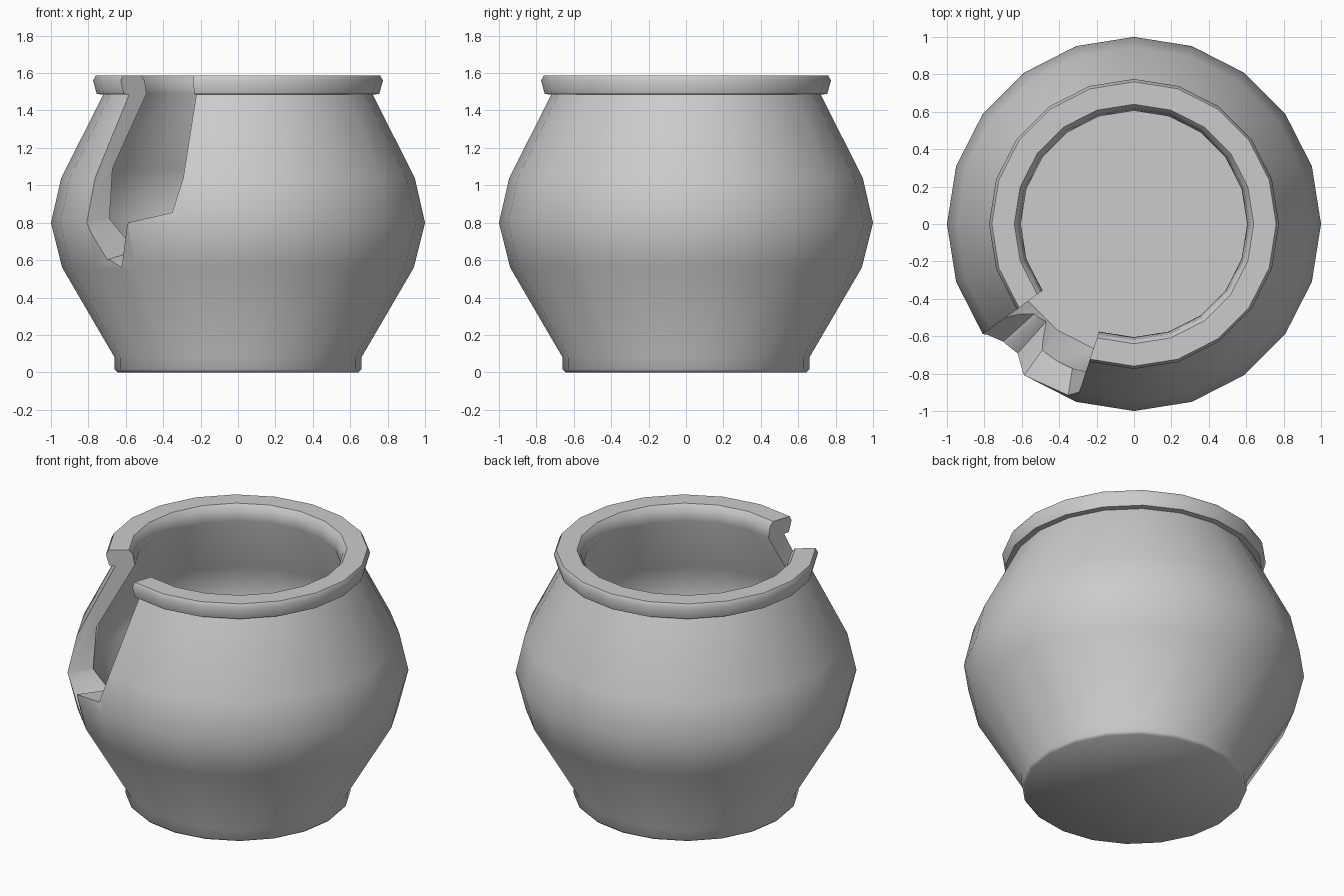
import bpy, bmesh
from math import cos, sin, radians

if "Cube" in bpy.data.objects:
    bpy.data.objects.remove(bpy.data.objects["Cube"])

SIDES = 20


def polar(r, deg, z):
    return (r * cos(radians(deg)), r * sin(radians(deg)), z)


def make_object(name, bm):
    bmesh.ops.recalc_face_normals(bm, faces=bm.faces)
    mesh = bpy.data.meshes.new(name)
    bm.to_mesh(mesh)
    bm.free()
    obj = bpy.data.objects.new(name, mesh)
    bpy.context.collection.objects.link(obj)
    return obj


# Lathed pot: outside from foot to rim, then down the inside to the floor
profile = [(0.645, 0), (0.66, 0.015), (0.66, 0.08), (0.94, 0.56), (1.0, 0.80),
           (0.945, 1.04), (0.72, 1.485), (0.755, 1.488), (0.775, 1.56),
           (0.76, 1.588), (0.64, 1.588), (0.617, 1.56), (0.605, 1.49),
           (0.83, 1.09), (0.85, 0.82), (0.70, 0.62)]
bm = bmesh.new()
rings = [[bm.verts.new(polar(r, 360 * i / SIDES, z)) for i in range(SIDES)]
         for r, z in profile]
for a, b in zip(rings, rings[1:]):
    for i in range(SIDES):
        j = (i + 1) % SIDES
        bm.faces.new((a[i], a[j], b[j], b[i]))
bm.faces.new(rings[0])
bm.faces.new(rings[-1])
pot = make_object("broken_pot", bm)

# Jagged wedge that breaks a piece out of the wall and rim
# columns: angle, outer radius and height, inner radius and height of the break
columns = [(216.05, 1.0, 0.80, 0.85, 0.82), (222, 0.95, 0.60, 0.69, 0.66),
           (228, 0.93, 0.56, 0.69, 0.635), (234, 1.0, 0.80, 0.85, 0.80),
           (251.95, 0.945, 1.04, 0.83, 1.09)]
R_IN, R_OUT, TOP = 0.45, 1.3, 1.9
bm = bmesh.new()
sections = []
for ang, ro, zo, ri, zi in columns:
    slope = (zi - zo) / (ri - ro)
    low_in, low_out = (zo + slope * (r - ro) for r in (R_IN, R_OUT))
    sections.append([bm.verts.new(polar(*p)) for p in (
        (R_IN, ang, low_in), (R_OUT, ang, low_out),
        (R_OUT, ang, TOP), (R_IN, ang, TOP))])
for a, b in zip(sections, sections[1:]):
    for i in range(4):
        j = (i + 1) % 4
        bm.faces.new((a[i], a[j], b[j], b[i]))
bm.faces.new(sections[0])
bm.faces.new(sections[-1])
bmesh.ops.triangulate(bm, faces=bm.faces)
cutter = make_object("break_cutter", bm)
cutter.hide_render = True

# Cut, then drop the helper
mod = pot.modifiers.new("break", 'BOOLEAN')
mod.operation = 'DIFFERENCE'
mod.solver = 'EXACT'
mod.object = cutter
bpy.context.view_layer.objects.active = pot
pot.select_set(True)
cutter.select_set(False)
bpy.ops.object.modifier_apply(modifier=mod.name)
bpy.data.objects.remove(cutter, do_unlink=True)
bpy.ops.object.shade_smooth_by_angle(angle=radians(50))
